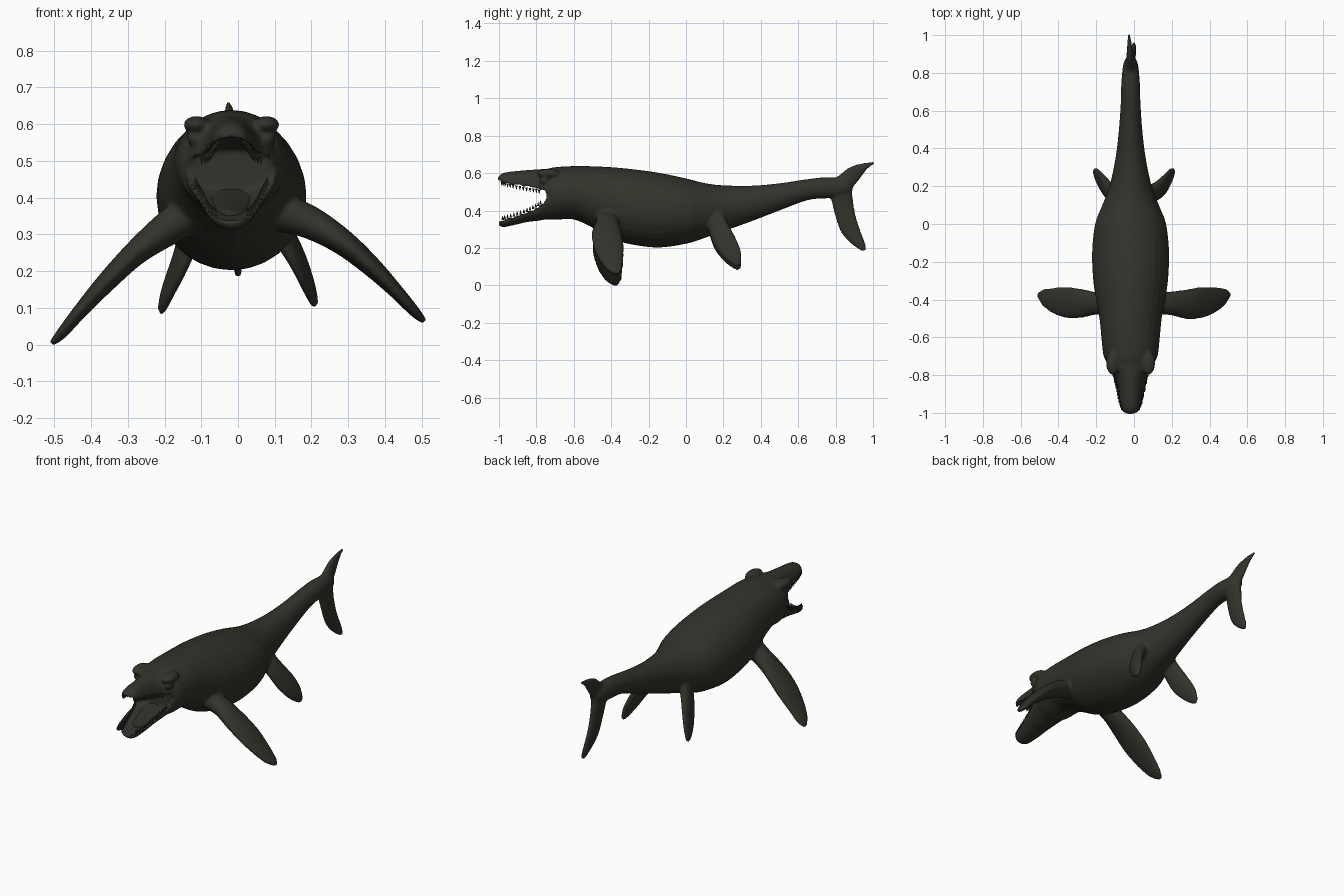
import bpy, bmesh, math
from mathutils import Vector, Matrix

if "Cube" in bpy.data.objects:
    bpy.data.objects.remove(bpy.data.objects["Cube"])

CX = -0.018  # spine sits slightly off centre


def material(name, rgb):
    m = bpy.data.materials.new(name)
    m.diffuse_color = (*rgb, 1)
    m.use_nodes = True
    m.node_tree.nodes["Principled BSDF"].inputs["Base Color"].default_value = m.diffuse_color
    return m


HIDE = material("dark olive hide", (0.033, 0.032, 0.024))
MOUTH = material("mouth lining", (0.028, 0.026, 0.021))


def finish(name, bm, mat):
    bmesh.ops.recalc_face_normals(bm, faces=bm.faces)
    me = bpy.data.meshes.new(name)
    bm.to_mesh(me)
    bm.free()
    me.materials.append(mat)
    ob = bpy.data.objects.new(name, me)
    bpy.context.collection.objects.link(ob)
    return ob


def smooth_stations(rows, steps=5):
    """Catmull-Rom interpolation of rows of numbers."""
    out = []
    for i in range(len(rows) - 1):
        p0, p1, p2, p3 = (rows[max(0, min(len(rows) - 1, i + k))] for k in (-1, 0, 1, 2))
        for s in range(steps):
            t = s / steps
            out.append([0.5 * (2 * b + (c - a) * t + (2 * a - 5 * b + 4 * c - d) * t * t
                        + (3 * b - a - 3 * c + d) * t ** 3) for a, b, c, d in zip(p0, p1, p2, p3)])
    return out + [list(rows[-1])]


def loft(name, sections, mat=HIDE, n=28, dish=None):
    """Skin rings of (centre, U, V); dish turns the upper half of a ring into a hollow."""
    bm = bmesh.new()
    rings = []
    for c, u, v in sections:
        ring = []
        for k in range(n):
            a = 2 * math.pi * k / n
            s = math.sin(a)
            if dish is not None and s < 0:
                s *= -dish
            ring.append(bm.verts.new(c + u * math.cos(a) + v * s))
        rings.append(ring)
    for r, q in zip(rings, rings[1:]):
        for k in range(n):
            bm.faces.new((r[k], r[(k + 1) % n], q[(k + 1) % n], q[k]))
    bm.faces.new(rings[0])
    bm.faces.new(rings[-1])
    return finish(name, bm, mat)


X, Z = Vector((1, 0, 0)), Vector((0, 0, 1))


def trunk(name, rows):
    # rows: y, top, bottom, half width
    return loft(name, [(Vector((CX, y, (t + b) / 2)), X * w, Z * (t - b) / 2)
                       for y, t, b, w in smooth_stations(rows)])


def jaw(name, rows, dish):
    # rows: y, lip height, signed depth, half width
    return loft(name, [(Vector((CX, y, z)), X * w, Z * d)
                       for y, z, d, w in smooth_stations(rows)], dish=dish)


def fin(name, rows, chord):
    # rows: x, y, z, half chord, half thickness
    rows = smooth_stations(rows)
    pts = [Vector(r[:3]) for r in rows]
    chord = Vector(chord).normalized()
    secs = []
    for i, r in enumerate(rows):
        axis = pts[min(i + 1, len(pts) - 1)] - pts[max(i - 1, 0)]
        secs.append((pts[i], chord * max(r[3], .004), axis.cross(chord).normalized() * max(r[4], .004)))
    return loft(name, secs, n=20)


def blob(name, centre, radii):
    bm = bmesh.new()
    bmesh.ops.create_uvsphere(bm, u_segments=20, v_segments=12, radius=1,
                              matrix=Matrix.Translation(centre) @ Matrix.Diagonal((*radii, 1)))
    return finish(name, bm, HIDE)


parts = []
# Trunk from the throat to the tail stalk
parts.append(trunk("body", [
    (-.745, .622, .352, .115), (-.70, .632, .350, .143), (-.60, .638, .352, .155),
    (-.50, .637, .308, .165), (-.40, .632, .250, .183), (-.30, .623, .220, .198),
    (-.15, .603, .202, .204), (0, .572, .222, .188), (.10, .547, .253, .150),
    (.20, .535, .288, .112), (.35, .533, .342, .080), (.50, .546, .400, .062),
    (.65, .568, .455, .052), (.75, .578, .465, .049), (.85, .570, .475, .038), (.89, .55, .50, .015)]))

# Open jaws with hollow palate and floor
UPPER = [(-1.006, .558, .018, .022), (-.985, .548, .050, .046), (-.94, .535, .073, .057),
         (-.87, .520, .095, .066), (-.80, .508, .112, .082), (-.75, .495, .128, .118), (-.69, .485, .14, .13)]
LOWER = [(-1.004, .350, -.022, .028), (-.98, .357, -.046, .054), (-.92, .374, -.052, .072),
         (-.85, .400, -.062, .086), (-.79, .430, -.085, .102), (-.75, .465, -.113, .122), (-.69, .485, -.13, .13)]
parts.append(jaw("upper_jaw", UPPER, .30))
parts.append(jaw("lower_jaw", LOWER, .45))

# Brow ridges and eyes
for s in (-1, 1):
    parts.append(blob("brow", (CX + s * .095, -.735, .598), (.036, .065, .024)))
    parts.append(blob("eye", (CX + s * .098, -.755, .562), (.024, .028, .022)))

# Front flippers, the left one swung a little lower
parts.append(fin("front_flipper_right", [
    (.10, -.42, .365, .060, .055), (.19, -.42, .335, .062, .046), (.28, -.425, .282, .079, .036),
    (.36, -.415, .215, .083, .028), (.43, -.402, .145, .068, .020), (.48, -.385, .090, .045, .015),
    (.508, -.372, .062, .014, .008)], (0, 1, 0)))
parts.append(fin("front_flipper_left", [
    (-.12, -.42, .365, .060, .055), (-.20, -.42, .310, .060, .046), (-.28, -.42, .248, .077, .034),
    (-.36, -.415, .168, .083, .027), (-.43, -.405, .090, .068, .020), (-.48, -.390, .030, .045, .015),
    (-.508, -.378, .002, .014, .008)], (0, 1, 0)))

# Rear flippers
for side, s, dz in (("right", 1, 0), ("left", -1, -.018)):
    parts.append(fin("rear_flipper_" + side, [
        (s * .085 - .01, .155, .37, .050, .035), (s * .125 - .005, .175, .305 + dz / 2, .056, .030),
        (s * .160, .208, .235 + dz, .062, .022), (s * .188, .245, .170 + dz, .052, .017),
        (s * .204, .270, .125 + dz, .030, .013), (s * .210, .283, .102 + dz, .010, .007)],
        (s * .1, .9, .38)))

# Tail fluke: short upper lobe and long lower lobe
parts.append(fin("fluke_upper_lobe", [
    (CX, .78, .52, .055, .038), (CX, .845, .548, .050, .028), (CX - .003, .90, .600, .043, .018),
    (CX - .006, .95, .635, .024, .012), (CX - .008, 1.003, .656, .007, .008)], (0, .72, -.69)))
parts.append(fin("fluke_lower_lobe", [
    (CX, .82, .53, .062, .034), (CX, .835, .46, .058, .028), (CX + .004, .848, .39, .055, .022),
    (CX + .008, .872, .31, .054, .018), (CX + .013, .900, .255, .047, .015),
    (CX + .017, .932, .210, .030, .012), (CX + .019, .950, .184, .010, .008)], (0, 1, .12)))

# Fuse all the parts into one continuous hide
bpy.ops.object.select_all(action='DESELECT')
for p in parts:
    p.select_set(True)
body = parts[0]
bpy.context.view_layer.objects.active = body
bpy.ops.object.join()
rm = body.modifiers.new("fuse", 'REMESH')
rm.mode = 'VOXEL'
rm.voxel_size = .0075
rm.use_smooth_shade = True
sm = body.modifiers.new("soften", 'SMOOTH')
sm.factor = .5
sm.iterations = 6

# Tongue
tongue = loft("tongue", [(Vector((CX, y, z)), X * w, Z * .014) for y, z, w in smooth_stations(
    [(-.92, .352, .012), (-.90, .357, .034), (-.84, .374, .050), (-.78, .396, .056), (-.72, .42, .05)])], MOUTH)
tongue.data.shade_smooth()


# Small teeth along both lips
def teeth(name, rows, direction):
    bm = bmesh.new()
    line = smooth_stations(rows[1:6], 4)[:-3]
    for y, z, d, w in line:
        for s in (-1, 1):
            m = Matrix.Translation((CX + s * (w - .010), y, z + direction * .004))
            if direction < 0:
                m = m @ Matrix.Rotation(math.pi, 4, 'X')
            bmesh.ops.create_cone(bm, cap_ends=True, segments=6, radius1=.007, radius2=.001,
                                  depth=.022, matrix=m)
    return finish(name, bm, HIDE)


teeth("upper_teeth", UPPER, -1)
teeth("lower_teeth", LOWER, 1)
